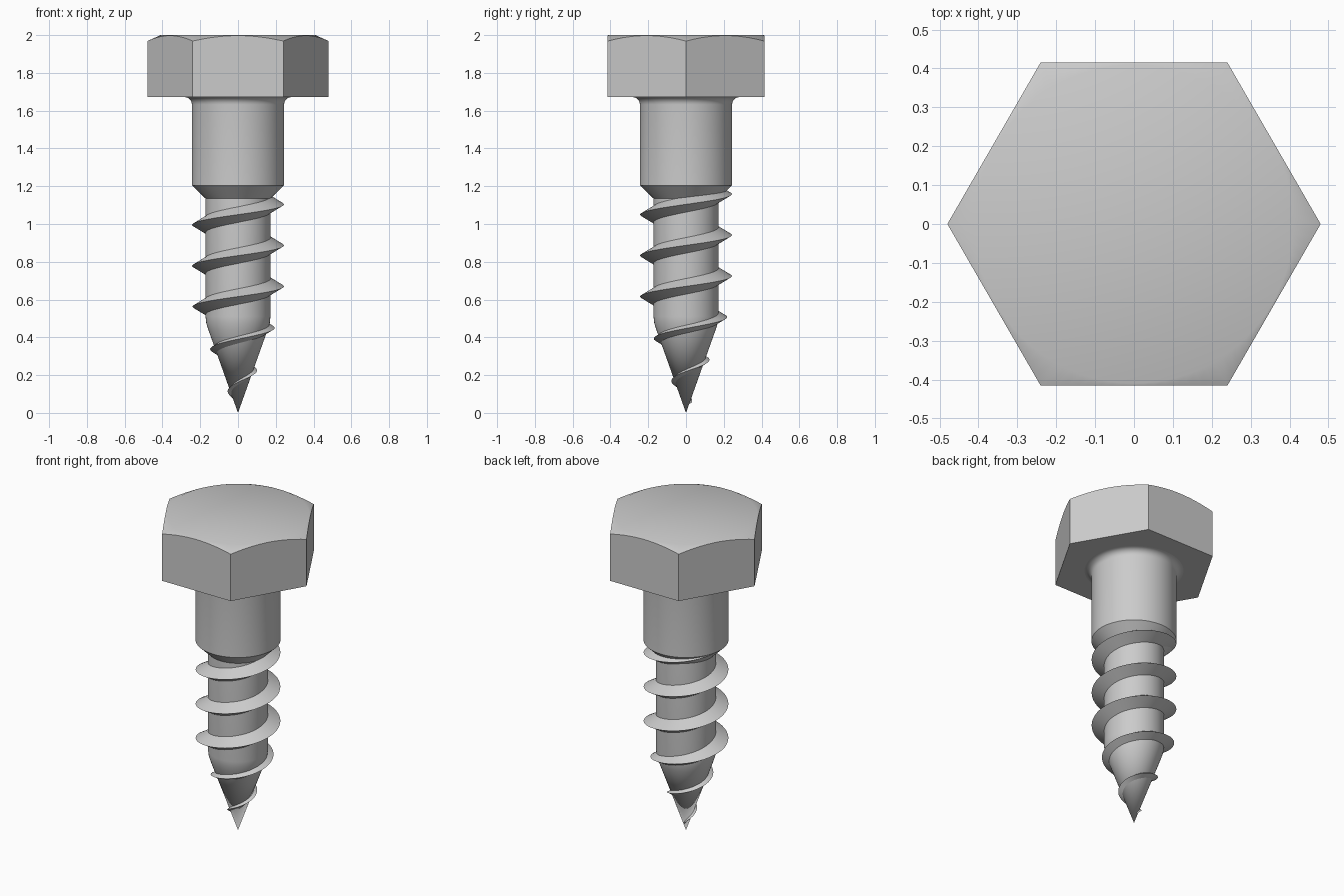
import bpy, bmesh
from math import sin, cos, pi, radians, floor

if "Cube" in bpy.data.objects:
    bpy.data.objects.remove(bpy.data.objects["Cube"])


def finish(name, bm, angle=30):
    bmesh.ops.recalc_face_normals(bm, faces=bm.faces)
    mesh = bpy.data.meshes.new(name)
    bm.to_mesh(mesh)
    bm.free()
    obj = bpy.data.objects.new(name, mesh)
    bpy.context.collection.objects.link(obj)
    bpy.ops.object.select_all(action='DESELECT')
    obj.select_set(True)
    bpy.context.view_layer.objects.active = obj
    bpy.ops.object.shade_smooth_by_angle(angle=radians(angle))
    return obj


def bridge(bm, a, b):
    n = len(a)
    for i in range(n):
        j = (i + 1) % n
        bm.faces.new((a[i], a[j], b[j], b[i]))


# Hex head: flat underside, conical chamfer cutting arcs into the six sides
APOTHEM = 0.4157
FLAT_R = 0.41
bm = bmesh.new()
low, rim, flat = [], [], []
SEG = 96
for i in range(SEG):
    a = 2 * pi * i / SEG
    sector = a - floor(a / (pi / 3) + 1e-9) * pi / 3
    r = APOTHEM / cos(sector - pi / 6)
    c, s = cos(a), sin(a)
    low.append(bm.verts.new((r * c, r * s, 1.672)))
    rim.append(bm.verts.new((r * c, r * s, 2.0 - (r - FLAT_R) * 0.45)))
    flat.append(bm.verts.new((FLAT_R * c, FLAT_R * s, 2.0)))
bridge(bm, low, rim)
bridge(bm, rim, flat)
bm.faces.new(flat)
bm.faces.new(low)
finish("hex_head", bm)

# Shank and tapered core: a lathed profile with a fillet under the head
R, CORE = 0.244, 0.172
FIL = 0.04
profile = [(0, 1.68), (R + FIL, 1.68)]
for k in range(7):
    t = k / 6 * pi / 2
    profile.append((R + FIL * (1 - sin(t)), 1.672 - FIL * (1 - cos(t))))
profile += [(R, 1.205), (CORE, 1.135), (CORE, 0.51), (0.168, 0.475), (0.157, 0.44), (0, 0)]
bm = bmesh.new()
verts = [bm.verts.new((r, 0, z)) for r, z in profile]
edges = [bm.edges.new(p) for p in zip(verts, verts[1:])]
bmesh.ops.spin(bm, geom=verts + edges, cent=(0, 0, 0), axis=(0, 0, 1),
               angle=2 * pi, steps=72, use_duplicate=False)
bmesh.ops.remove_doubles(bm, verts=bm.verts, dist=1e-5)
finish("shank_and_core", bm)

# Thread: a sharp triangular section swept up a right-handed helix
PITCH, PITCH_TIP = 0.217, 0.228
bm = bmesh.new()
prev = first = None
STEP = 64
for i in range(int(-2.72 * STEP), int(2.5 * STEP) + 1):
    turn = i / STEP
    a = 2 * pi * turn
    # turn 0 is the crest at +x, z = 0.67; the pitch opens a little on the taper
    if turn > -0.5:
        z = 0.67 + PITCH * turn
    else:
        z = 0.67 - 0.5 * PITCH + PITCH_TIP * (turn + 0.5)
    crest = min(R - 0.001, 0.009 + 0.413 * z)
    core = min(CORE, 0.355 * z)
    root = max(core - 0.025, core * 0.5)
    half = 0.58 * (crest - root)
    ring = [bm.verts.new((r * cos(a), r * sin(a), h))
            for r, h in ((root, z - half), (crest, z), (root, z + half))]
    if prev:
        bridge(bm, prev, ring)
    else:
        first = ring
    prev = ring
bm.faces.new(first)
bm.faces.new(prev)
finish("screw_thread", bm)
